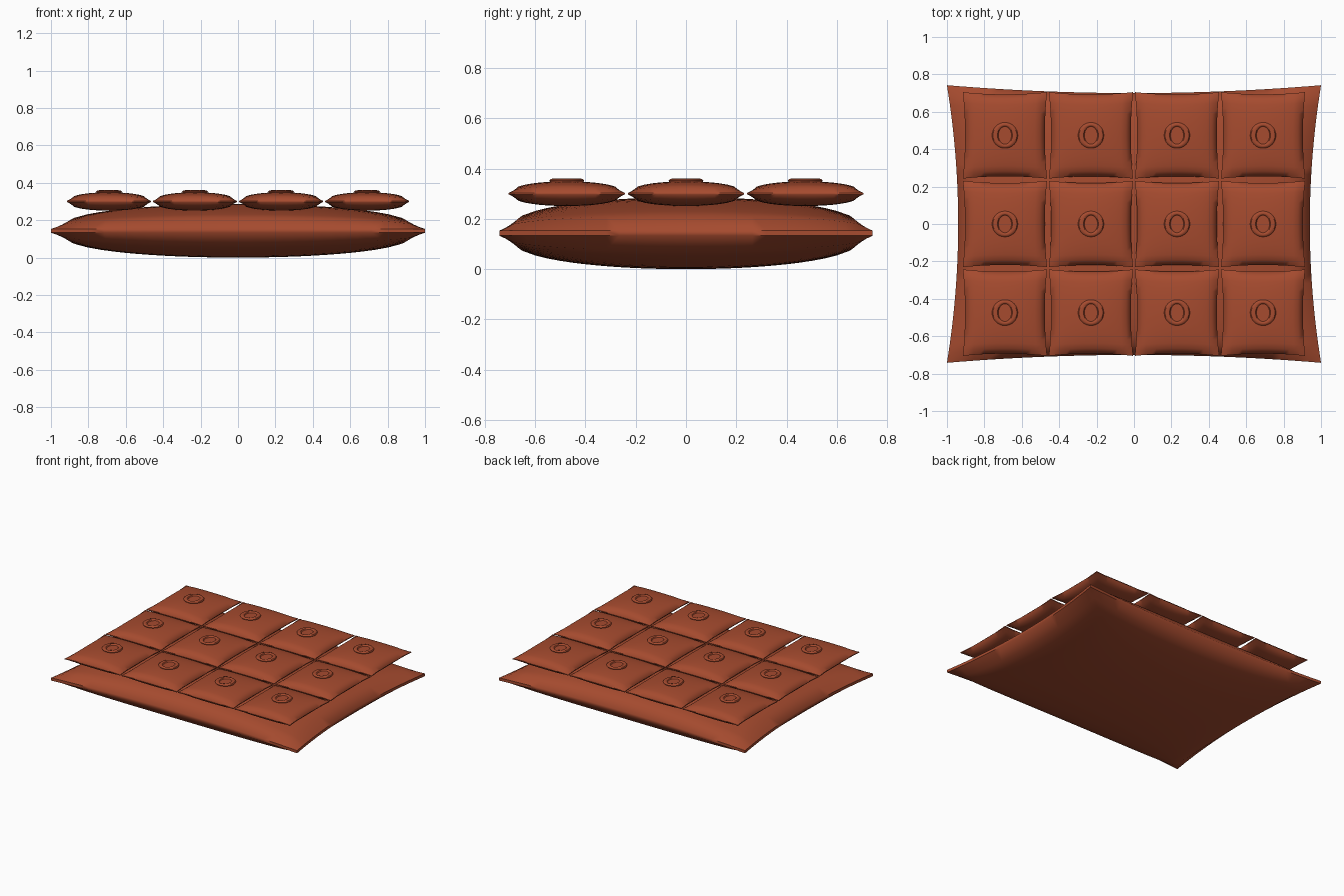
import bpy, bmesh, math

cube = bpy.data.objects.get("Cube")
if cube:
    bpy.data.objects.remove(cube, do_unlink=True)

leather = bpy.data.materials.new("russet_leather")
leather.use_nodes = True
colour = (0.38, 0.07, 0.028, 1)
leather.diffuse_color = colour
leather.node_tree.nodes["Principled BSDF"].inputs["Base Color"].default_value = colour


def finish(bm, name, location, angle):
    bmesh.ops.recalc_face_normals(bm, faces=bm.faces)
    mesh = bpy.data.meshes.new(name)
    bm.to_mesh(mesh)
    bm.free()
    mesh.materials.append(leather)
    obj = bpy.data.objects.new(name, mesh)
    obj.location = location
    bpy.context.collection.objects.link(obj)
    bpy.ops.object.select_all(action="DESELECT")
    obj.select_set(True)
    bpy.context.view_layer.objects.active = obj
    bpy.ops.object.shade_smooth_by_angle(angle=math.radians(angle))


def cushion(name, location, half_x, half_y, pinch_x, pinch_y, puff, seam, steps):
    """Stuffed pillow: pinched outline, domed top and bottom, thin seam band."""
    bm = bmesh.new()
    layers = []
    for side in (1, -1):
        rows = []
        for j in range(steps + 1):
            v = 2 * j / steps - 1
            row = []
            for i in range(steps + 1):
                u = 2 * i / steps - 1
                dome = max(0, (1 - u * u) * (1 - v * v)) ** 0.4
                x = u * (half_x - pinch_x * (1 - v * v))
                y = v * (half_y - pinch_y * (1 - u * u))
                row.append(bm.verts.new((x, y, side * (seam + puff * dome))))
            rows.append(row)
        for a, b in zip(rows, rows[1:]):
            for i in range(steps):
                bm.faces.new((a[i], a[i + 1], b[i + 1], b[i]))
        layers.append(rows)
    # Seam band joining the two domes
    loops = [r[0][:-1] + [row[-1] for row in r[:-1]] + r[-1][:0:-1]
             + [row[0] for row in r[:0:-1]] for r in layers]
    top, bottom = loops
    for i in range(len(top)):
        bm.faces.new((top[i - 1], top[i], bottom[i], bottom[i - 1]))
    finish(bm, name, location, 50)


def button(name, location, segments=32):
    """Tuft button with a rounded rim and an oval dimple."""
    bm = bmesh.new()
    # Radii in x and y, then height
    profile = [(0.060, 0.060, -0.012), (0.066, 0.066, 0), (0.069, 0.069, 0.006),
               (0.064, 0.064, 0.012), (0.052, 0.056, 0.014), (0.040, 0.051, 0.012),
               (0.035, 0.047, 0.006)]
    rings = []
    for rx, ry, z in profile:
        rings.append([bm.verts.new((rx * math.cos(t), ry * math.sin(t), z))
                      for t in (math.tau * k / segments for k in range(segments))])
    for a, b in zip(rings, rings[1:]):
        for k in range(segments):
            bm.faces.new((a[k - 1], a[k], b[k], b[k - 1]))
    bm.faces.new(rings[0])
    bm.faces.new(rings[-1])
    finish(bm, name, location, 40)


# Large base cushion
cushion("base_cushion", (0, 0, 0.143), 1.0, 0.742, 0.06, 0.042, 0.133, 0.01, 28)

# Tufted pads, three rows of four, each with a button
for row in range(3):
    for col in range(4):
        x = (col - 1.5) * 0.46
        y = (row - 1) * 0.474
        cushion(f"pad_{row + 1}_{col + 1}", (x, y, 0.3), 0.225, 0.231,
                0.012, 0.012, 0.046, 0.003, 16)
        button(f"button_{row + 1}_{col + 1}", (x, y, 0.346))
